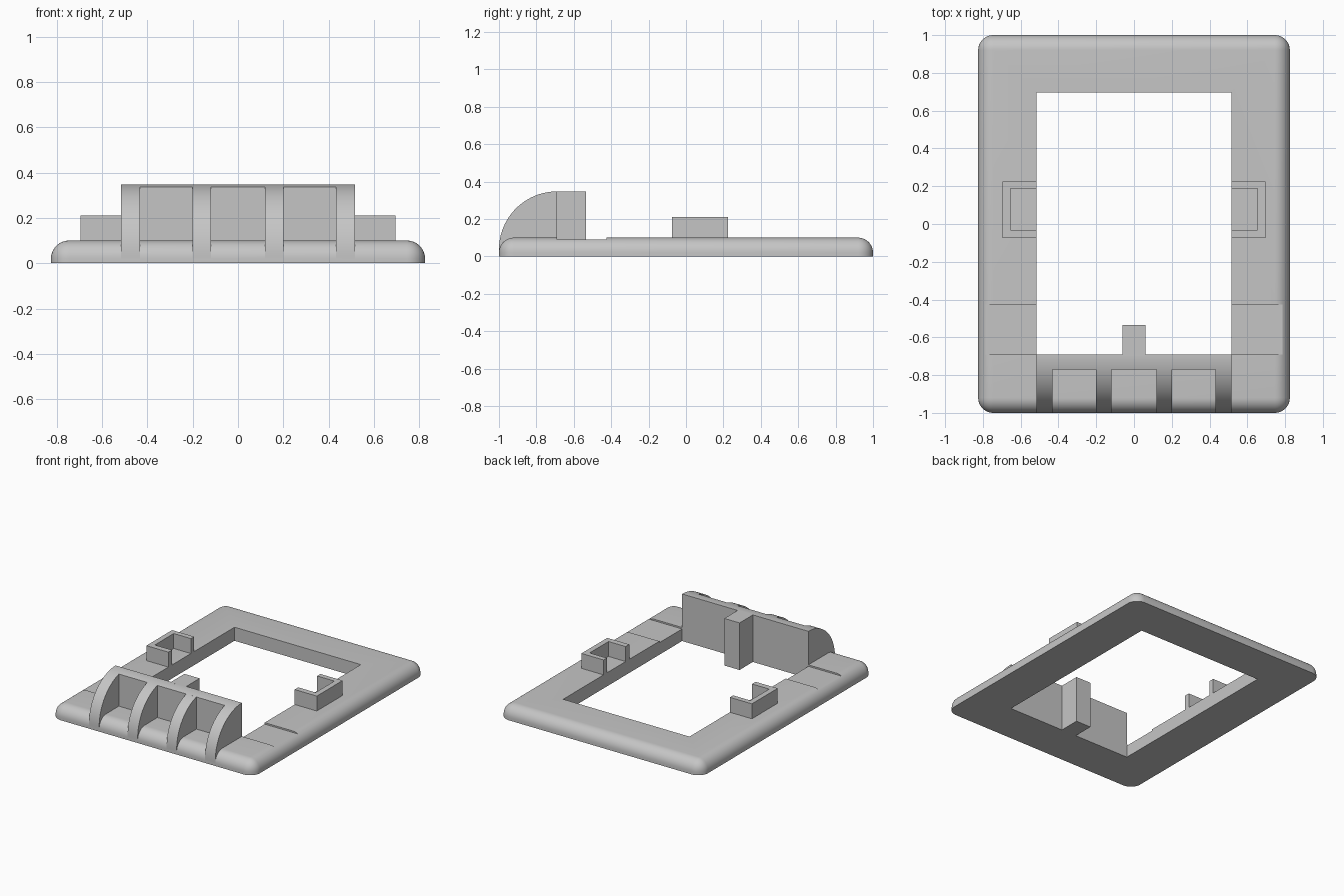
import bpy, bmesh, math

cube = bpy.data.objects.get("Cube")
if cube:
    bpy.data.objects.remove(cube, do_unlink=True)

grey = bpy.data.materials.new("plain grey")
grey.use_nodes = True
COLOUR = (0.56, 0.56, 0.56, 1)
grey.diffuse_color = COLOUR
grey.node_tree.nodes["Principled BSDF"].inputs["Base Color"].default_value = COLOUR


def finish(name, bm):
    bmesh.ops.recalc_face_normals(bm, faces=bm.faces)
    mesh = bpy.data.meshes.new(name)
    bm.to_mesh(mesh)
    bm.free()
    mesh.materials.append(grey)
    ob = bpy.data.objects.new(name, mesh)
    bpy.context.collection.objects.link(ob)
    return ob


def box_mesh(x, y, z):
    bm = bmesh.new()
    bmesh.ops.create_cube(bm, size=1)
    for v in bm.verts:
        v.co = [a + (b - a) * (c + 0.5) for (a, b), c in zip((x, y, z), v.co)]
    return bm


def box(name, x, y, z):
    return finish(name, box_mesh(x, y, z))


def prism(name, outline, axis, start, depth):
    """Extrude a 2D outline along x or z."""
    bm = bmesh.new()
    place = (lambda a, b: (start, a, b)) if axis == "x" else (lambda a, b: (a, b, start))
    face = bm.faces.new([bm.verts.new(place(a, b)) for a, b in outline])
    new = bmesh.ops.extrude_face_region(bm, geom=[face])["geom"]
    move = (depth, 0, 0) if axis == "x" else (0, 0, depth)
    bmesh.ops.translate(bm, vec=move, verts=[g for g in new if isinstance(g, bmesh.types.BMVert)])
    return finish(name, bm)


def activate(ob):
    bpy.ops.object.select_all(action="DESELECT")
    ob.select_set(True)
    bpy.context.view_layer.objects.active = ob


def cut(ob, cutter):
    cutter.hide_render = True
    mod = ob.modifiers.new("cut", "BOOLEAN")
    mod.operation, mod.solver, mod.object = "DIFFERENCE", "EXACT", cutter
    activate(ob)
    bpy.ops.object.modifier_apply(modifier=mod.name)
    bpy.data.objects.remove(cutter, do_unlink=True)


def smooth(ob):
    activate(ob)
    bpy.ops.object.shade_smooth_by_angle(angle=math.radians(30))


HALF_X, TOP = 0.825, 0.1
INNER, SILL = 0.515, -0.69

# Plate with rounded corners and top rim
bm = box_mesh((-HALF_X, HALF_X), (-1, 1), (0, TOP))
rim = [e for e in bm.edges if max(v.co.z for v in e.verts) > TOP / 2]
bmesh.ops.bevel(bm, geom=rim, offset=0.08, segments=10, profile=0.5, affect="EDGES")
frame = finish("frame", bm)

# Window opening and the shallow step across both rails
cut(frame, box("opening_cutter", (-INNER, INNER), (SILL, 0.695), (-1, 1)))
cut(frame, box("step_cutter", (-1, 1), (SILL, -0.425), (TOP - 0.011, 1)))
smooth(frame)

# Quarter-round housing: back wall plus four ribs
RADIUS, BASE = 0.31, 0.037
WALL = -0.77


def quarter(reach):
    """Outline of the quarter round from its crown forward by reach."""
    sweep = math.asin(min(1, reach / RADIUS))
    arc = [sweep * i / 24 for i in range(25)]
    points = [(SILL - RADIUS * math.sin(a), BASE + RADIUS * math.cos(a)) for a in arc]
    return points + [(SILL - reach, 0.01), (SILL, 0.01)]


smooth(prism("back_wall", quarter(SILL - WALL), "x", -INNER, 2 * INNER))
for i, (left, right) in enumerate([(-INNER, -0.432), (-0.2, -0.118), (0.118, 0.2), (0.432, INNER)]):
    smooth(prism(f"rib_{i + 1}", quarter(RADIUS), "x", left, right - left))

# Post behind the wall
box("rear_post", (-0.062, 0.062), (SILL - 0.01, -0.535), (0, BASE + RADIUS))

# U-shaped brackets, open toward the window
for side, s in (("left", 1), ("right", -1)):
    outline = [(INNER, -0.075), (0.695, -0.075), (0.695, 0.225), (INNER, 0.225),
               (INNER, 0.187), (0.655, 0.187), (0.655, -0.033), (INNER, -0.033)]
    prism(f"{side}_bracket", [(s * x, y) for x, y in outline], "z", TOP - 0.01, 0.12)
